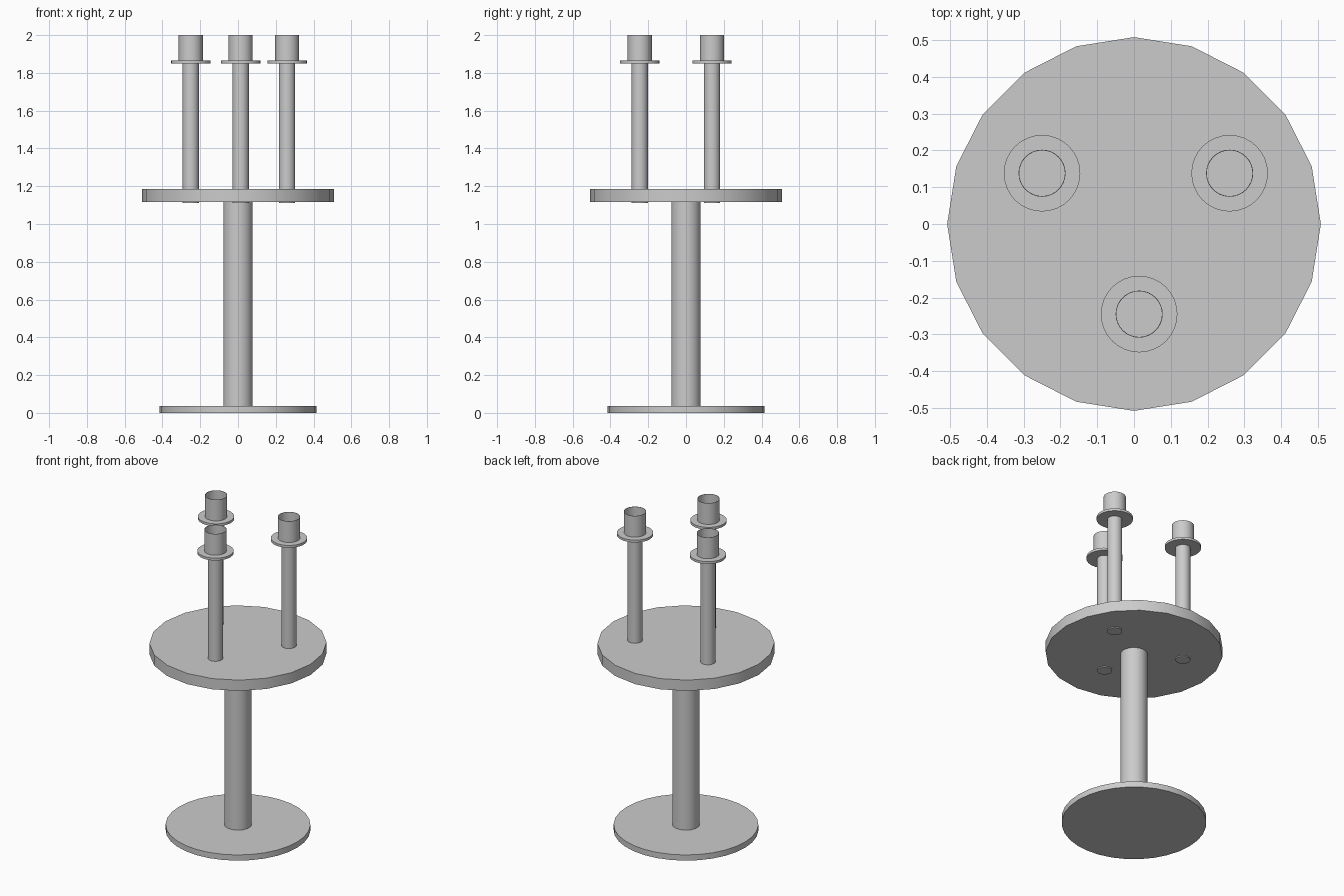
import bpy
import bmesh
from math import cos, sin, pi, radians

cube = bpy.data.objects.get("Cube")
if cube:
    bpy.data.objects.remove(cube, do_unlink=True)

grey = bpy.data.materials.new("plain_grey")
grey.use_nodes = True
colour = (0.6, 0.6, 0.6, 1)
grey.diffuse_color = colour
grey.node_tree.nodes["Principled BSDF"].inputs["Base Color"].default_value = colour


def lathe(name, profile, sides, x=0, y=0):
    """Spin a (radius, height) profile; radius 0 closes with a flat cap."""
    bm = bmesh.new()
    rings = []
    for r, z in profile:
        rings.append([bm.verts.new((r * cos(2 * pi * i / sides),
                                    r * sin(2 * pi * i / sides), z))
                      for i in range(sides)])
    for a, b in zip(rings, rings[1:]):
        for i in range(sides):
            j = (i + 1) % sides
            bm.faces.new((a[i], a[j], b[j], b[i]))
    bm.faces.new(rings[0][::-1])
    bm.faces.new(rings[-1])
    mesh = bpy.data.meshes.new(name)
    bmesh.ops.recalc_face_normals(bm, faces=bm.faces)
    bm.to_mesh(mesh)
    bm.free()
    mesh.materials.append(grey)
    obj = bpy.data.objects.new(name, mesh)
    bpy.context.collection.objects.link(obj)
    obj.location = (x, y, 0)
    bpy.ops.object.select_all(action="DESELECT")
    obj.select_set(True)
    bpy.context.view_layer.objects.active = obj
    bpy.ops.object.shade_smooth_by_angle(angle=radians(30))
    return obj


def disc(name, radius, bottom, top, sides, x=0, y=0):
    return lathe(name, [(radius, bottom), (radius, top)], sides, x, y)


# Pedestal and round top
disc("base", 0.415, 0, 0.036, 32)
disc("stem", 0.078, 0.03, 1.13, 32)
disc("table_top", 0.508, 1.117, 1.185, 20)

# Three candle holders: post, drip tray and open cup
spots = {"left": (0.26, 0.138), "right": (-0.25, 0.138), "front": (0.014, -0.245)}
for side, (x, y) in spots.items():
    disc(side + "_post", 0.043, 1.111, 1.87, 32, x, y)
    disc(side + "_drip_tray", 0.104, 1.851, 1.866, 32, x, y)
    lathe(side + "_cup", [(0.064, 1.86), (0.064, 2.0), (0.062, 2.0), (0.062, 1.862)],
          32, x, y)
